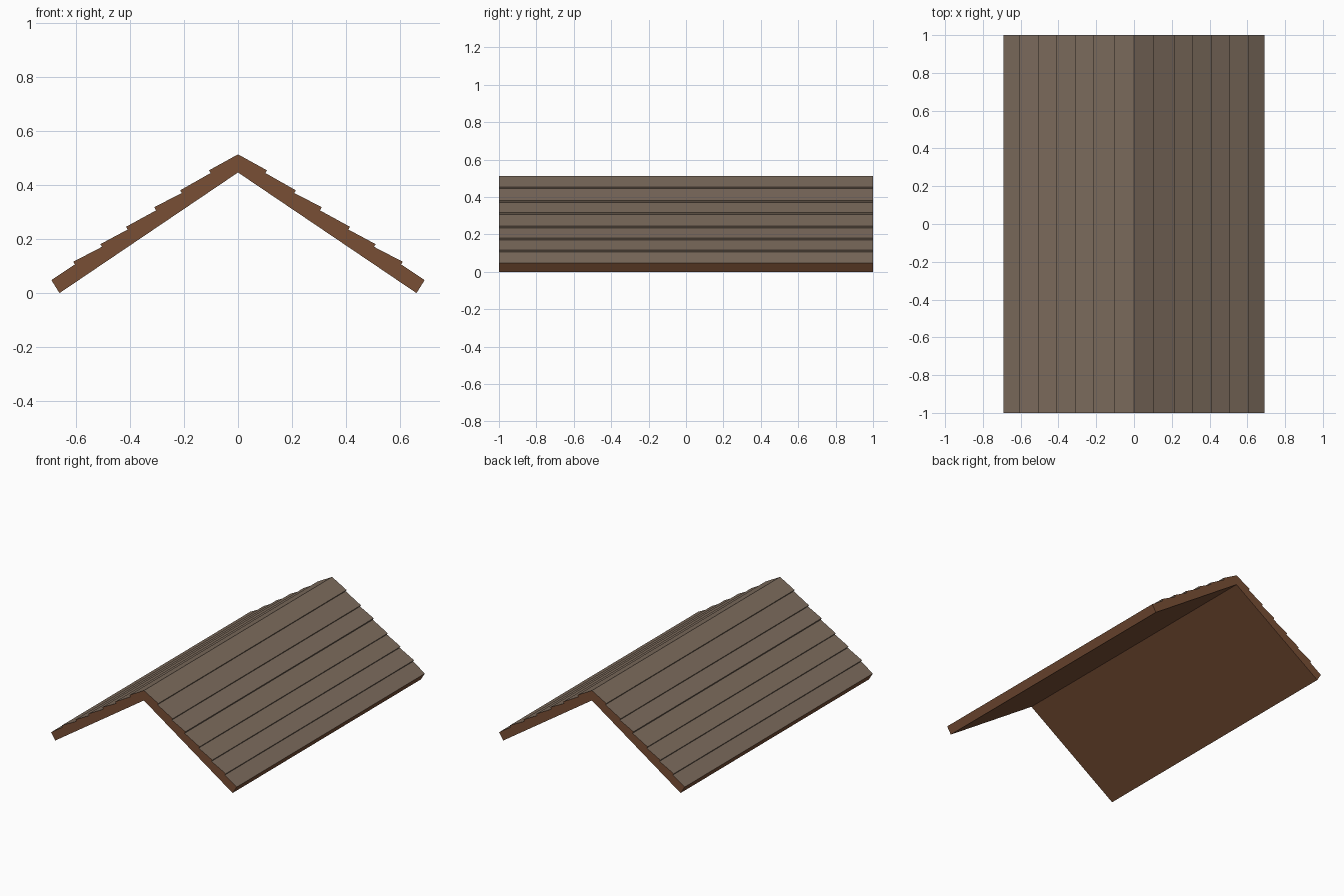
import bpy, bmesh

if "Cube" in bpy.data.objects:
    bpy.data.objects.remove(bpy.data.objects["Cube"])


def material(name, rgb):
    m = bpy.data.materials.new(name)
    m.diffuse_color = (*rgb, 1)
    m.use_nodes = True
    m.node_tree.nodes["Principled BSDF"].inputs["Base Color"].default_value = m.diffuse_color
    return m


shingle = material("taupe shingle", (0.205, 0.150, 0.110))
wood = material("brown wood", (0.190, 0.078, 0.036))

# Right half of the stepped outer edge: (course tip, foot of its step)
steps = [((0.107, 0.454), (0.101, 0.444)), ((0.214, 0.380), (0.208, 0.370)),
         ((0.309, 0.318), (0.303, 0.306)), ((0.414, 0.245), (0.408, 0.235)),
         ((0.509, 0.181), (0.503, 0.171)), ((0.609, 0.116), (0.603, 0.106))]
right = [p for step in steps for p in step] + [(0.69, 0.048)]
eave = [(0.66, 0.0)]


def mirror(points):
    return [(-x, z) for x, z in reversed(points)]


outer = mirror(right) + [(0, 0.513)] + right
under = eave + [(0, 0.446)] + mirror(eave)
profile = outer + under

# Roof: profile swept along y, outer strips shingled, the rest wood
bm = bmesh.new()
front = [bm.verts.new((x, -1, z)) for x, z in profile]
back = [bm.verts.new((x, 1, z)) for x, z in profile]
n = len(profile)
for i in range(n):
    j = (i + 1) % n
    face = bm.faces.new((front[i], front[j], back[j], back[i]))
    face.material_index = 0 if i < len(outer) - 1 else 1
for ring in (front, back):
    bm.faces.new(ring).material_index = 1
bmesh.ops.recalc_face_normals(bm, faces=bm.faces)

mesh = bpy.data.meshes.new("gable_roof")
bm.to_mesh(mesh)
bm.free()
mesh.materials.append(shingle)
mesh.materials.append(wood)
roof = bpy.data.objects.new("gable_roof", mesh)
bpy.context.collection.objects.link(roof)
